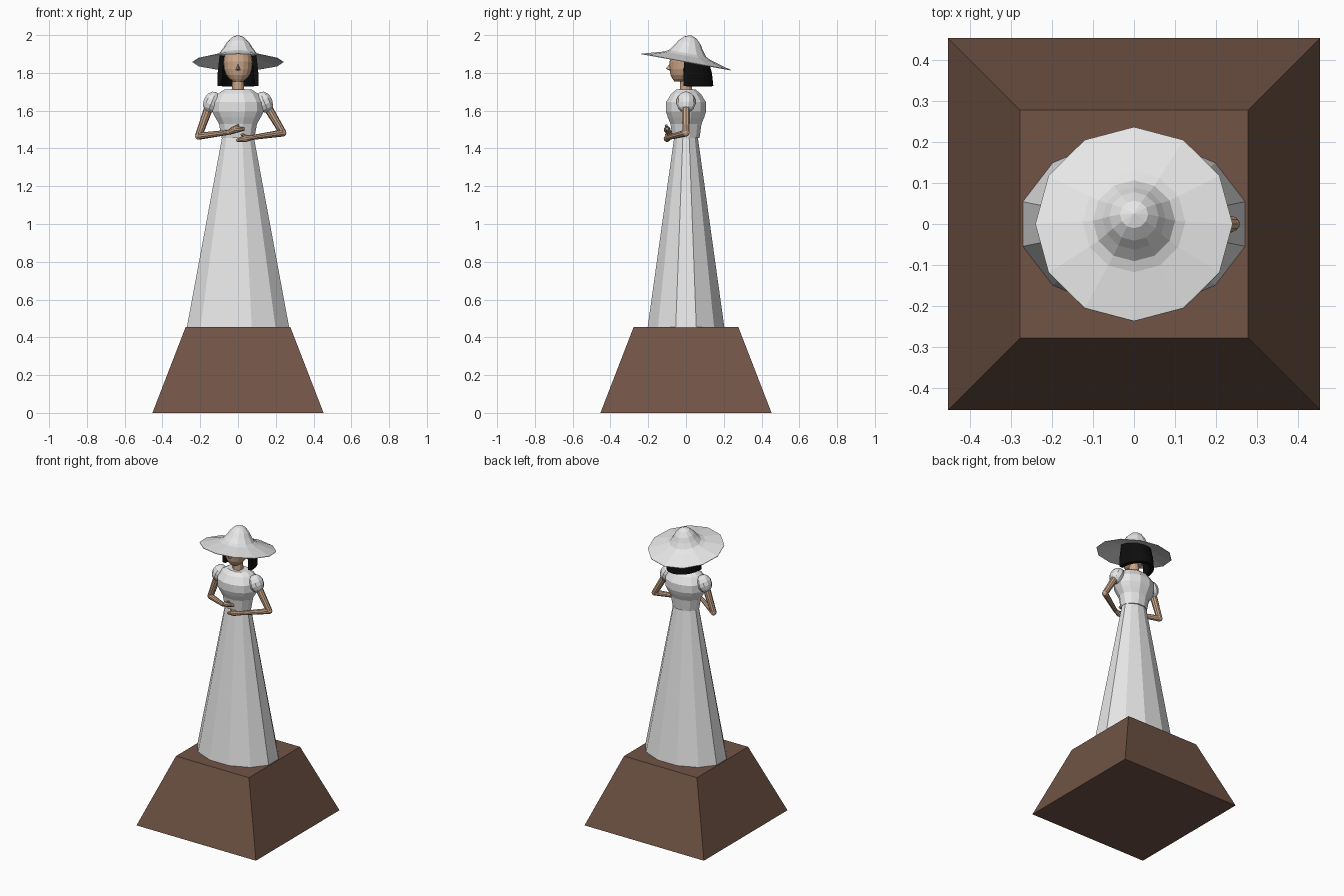
import bpy, bmesh, math
from mathutils import Vector, Matrix

if "Cube" in bpy.data.objects:
    bpy.data.objects.remove(bpy.data.objects["Cube"])


def material(name, r, g, b):
    m = bpy.data.materials.new(name)
    m.diffuse_color = (r, g, b, 1)
    m.use_nodes = True
    m.node_tree.nodes["Principled BSDF"].inputs["Base Color"].default_value = m.diffuse_color
    return m


WHITE = material("white cloth", 0.80, 0.80, 0.80)
BROWN = material("brown stone", 0.165, 0.088, 0.06)
SKIN = material("skin", 0.58, 0.37, 0.24)
BLACK = material("black hair", 0.004, 0.004, 0.004)


def finish(name, bm, mat, matrix=Matrix()):
    bmesh.ops.remove_doubles(bm, verts=bm.verts, dist=1e-5)
    bmesh.ops.recalc_face_normals(bm, faces=bm.faces)
    me = bpy.data.meshes.new(name)
    bm.to_mesh(me)
    bm.free()
    me.materials.append(mat)
    ob = bpy.data.objects.new(name, me)
    ob.matrix_world = matrix
    bpy.context.collection.objects.link(ob)
    return ob


def loft(name, rings, mat, n=12, phase=0.0, matrix=Matrix()):
    """Closed solid through elliptical rings (z, rx, ry, centre y)."""
    bm = bmesh.new()
    loops = []
    for z, rx, ry, cy in rings:
        angles = [phase + 2 * math.pi * i / n for i in range(n)]
        loops.append([bm.verts.new((rx * math.cos(a), cy + ry * math.sin(a), z)) for a in angles])
    for lo, hi in zip(loops, loops[1:]):
        for i in range(n):
            j = (i + 1) % n
            bm.faces.new((lo[i], lo[j], hi[j], hi[i]))
    bm.faces.new(loops[0][::-1])
    if rings[-1][1] > 0:
        bm.faces.new(loops[-1])
    return finish(name, bm, mat, matrix)


def limb(name, points, mat, n=10):
    """Tapered round segments with ball joints; points are (x, y, z, radius)."""
    bm = bmesh.new()
    for p, q in zip(points, points[1:]):
        a, b = Vector(p[:3]), Vector(q[:3])
        rot = (b - a).to_track_quat('Z', 'Y').to_matrix().to_4x4()
        bmesh.ops.create_cone(bm, cap_ends=True, segments=n, radius1=p[3], radius2=q[3],
                              depth=(b - a).length,
                              matrix=Matrix.Translation((a + b) / 2) @ rot)
    for p in points[1:]:
        bmesh.ops.create_uvsphere(bm, u_segments=n, v_segments=6, radius=p[3],
                                  matrix=Matrix.Translation(p[:3]))
    return finish(name, bm, mat)


# Pedestal: tapered square block
S = math.sqrt(2)
loft("pedestal", [(0, 0.453 * S, 0.453 * S, 0), (0.455, 0.277 * S, 0.277 * S, 0)],
     BROWN, 4, math.pi / 4)

# Dress: skirt and bodice, twelve-sided with flat sides to the front
F = math.radians(15)
loft("skirt", [(0.455, 0.28, 0.21, 0), (1.465, 0.086, 0.064, 0)], WHITE, 12, F)
loft("bodice", [(1.455, 0.09, 0.074, 0), (1.53, 0.104, 0.085, 0), (1.565, 0.125, 0.1, 0),
                (1.595, 0.141, 0.110, 0), (1.645, 0.141, 0.110, 0),
                (1.69, 0.11, 0.08, 0), (1.712, 0.074, 0.053, 0)], WHITE, 12, F)

# Puffed sleeves
for side, s in (("left", -1), ("right", 1)):
    bm = bmesh.new()
    bmesh.ops.create_uvsphere(bm, u_segments=10, v_segments=7, radius=1.0,
                              matrix=Matrix.Diagonal((0.046, 0.052, 0.058, 1)))
    tilt = Matrix.Rotation(-0.4 * s, 4, 'Y')
    finish(side + "_sleeve", bm, WHITE, Matrix.Translation((0.139 * s, 0, 1.645)) @ tilt)

# Arms folded across the waist, each ending in a hand
limb("left_arm", [(-0.15, 0, 1.63, 0.024), (-0.209, 0.0, 1.465, 0.019),
                  (-0.05, -0.092, 1.485, 0.013), (-0.015, -0.1, 1.5, 0.018),
                  (0.03, -0.1, 1.503, 0.009)], SKIN)
limb("left_thumb", [(-0.035, -0.1, 1.5, 0.009), (0.0, -0.104, 1.521, 0.007)], SKIN, 6)
limb("right_arm", [(0.15, 0, 1.63, 0.024), (0.238, 0.0, 1.482, 0.019),
                   (0.075, -0.092, 1.458, 0.013), (0.04, -0.1, 1.452, 0.018),
                   (-0.002, -0.1, 1.443, 0.009)], SKIN)
limb("right_thumb", [(0.055, -0.1, 1.46, 0.009), (0.02, -0.104, 1.473, 0.007)], SKIN, 6)

# Neck, head and nose
loft("neck", [(1.69, 0.034, 0.034, 0), (1.80, 0.030, 0.030, 0)], SKIN, 12)
loft("head", [(1.754, 0.026, 0.028, -0.034), (1.768, 0.046, 0.044, -0.027),
              (1.79, 0.063, 0.061, -0.021), (1.82, 0.074, 0.071, -0.016),
              (1.86, 0.077, 0.077, -0.010), (1.9, 0.07, 0.07, 0), (1.93, 0.05, 0.05, 0.01)],
     SKIN, 16)
bm = bmesh.new()
tip = bm.verts.new((0, -0.107, 1.822))
base = [bm.verts.new(c) for c in ((0, -0.08, 1.856), (-0.015, -0.08, 1.815),
                                  (0, -0.08, 1.81), (0.015, -0.08, 1.815))]
for i in range(4):
    bm.faces.new((tip, base[i], base[(i + 1) % 4]))
bm.faces.new(base[::-1])
finish("nose", bm, SKIN)

# Bobbed hair: a shell open at the face, its top following the tilted brim
bm = bmesh.new()
rows = []
for z, rx, ry in ((1.73, 0.11, 0.145), (1.80, 0.108, 0.137), (1.89, 0.098, 0.118)):
    row = []
    for i in range(17):
        a = math.radians(-5 + 190 * i / 16)
        y = ry * math.sin(a)
        row.append(bm.verts.new((rx * math.cos(a), y, z - (0.18 * y if z > 1.85 else 0))))
    rows.append(row)
for lo, hi in zip(rows, rows[1:]):
    for i in range(16):
        bm.faces.new((lo[i], lo[i + 1], hi[i + 1], hi[i]))
hair = finish("hair", bm, BLACK)
# make normals point away from the head so the shell thickens inwards
if hair.data.polygons[8].normal.y < 0:
    hair.data.flip_normals()
shell = hair.modifiers.new("thickness", 'SOLIDIFY')
shell.thickness = 0.025
shell.offset = -1

# Wide hat, tilted up at the front
profile = [(0.034, 0.09), (-0.003, 0.24), (0, 0.24), (0.032, 0.125), (0.045, 0.1),
           (0.075, 0.077), (0.103, 0.06), (0.13, 0.034), (0.143, 0)]
loft("hat", [(h, r, r, 0) for h, r in profile], WHITE, 12, 0,
     Matrix.Translation((0, 0, 1.859)) @ Matrix.Rotation(-0.18, 4, 'X'))
